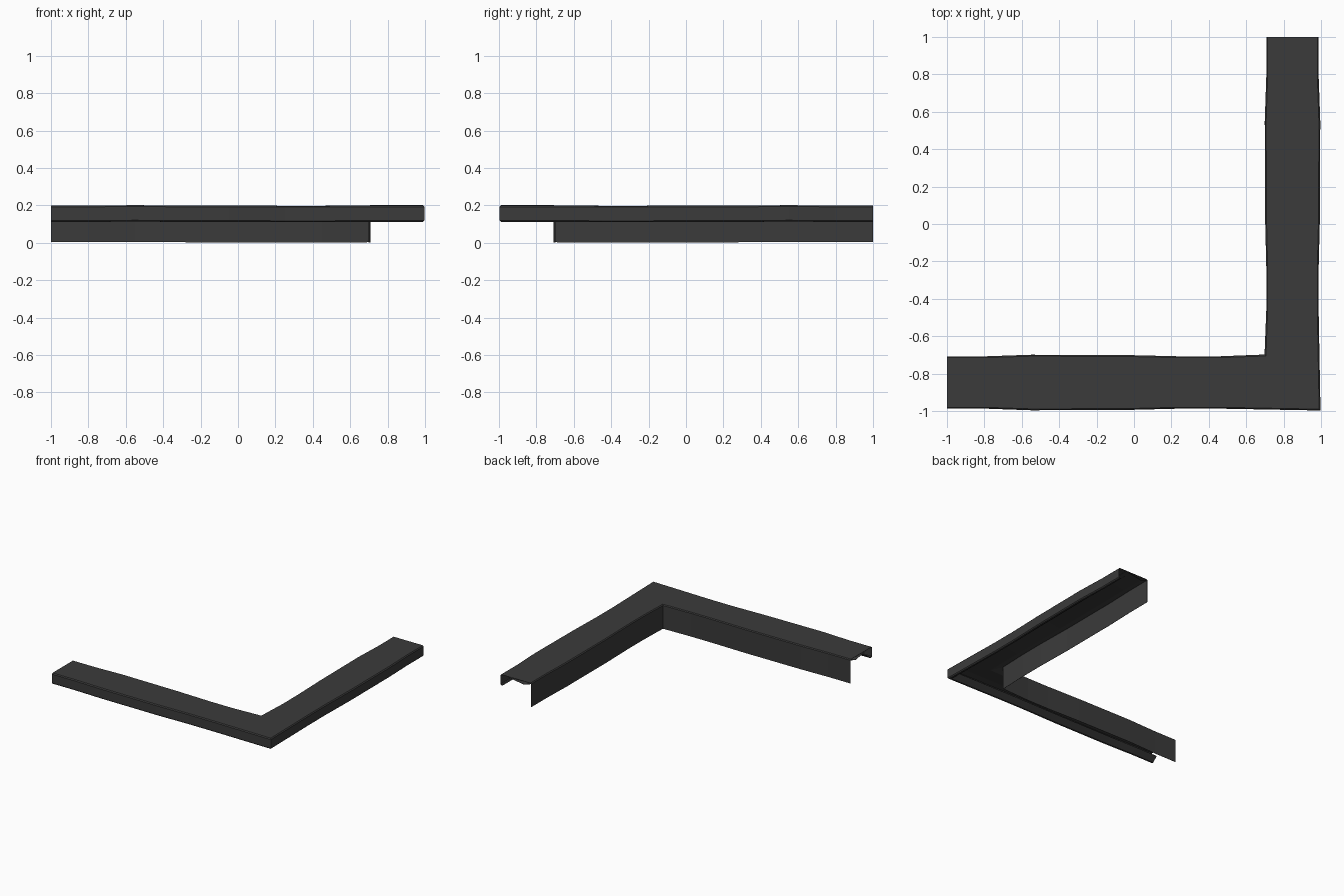
import bpy
import bmesh

old = bpy.data.objects.get("Cube")
if old:
    bpy.data.objects.remove(old, do_unlink=True)

metal = bpy.data.materials.new("dark_grey_metal")
metal.use_nodes = True
color = (0.043, 0.043, 0.043, 1)
metal.diffuse_color = color
bsdf = metal.node_tree.nodes["Principled BSDF"]
bsdf.inputs["Base Color"].default_value = color
bsdf.inputs["Roughness"].default_value = 0.7

MIDDLE = 0.845  # distance of the strip's centre line from the axes

# Position along an arm, width factor, height shift: slightly wavy sheet
STATIONS = [(-1, 0.94, 0), (-0.8, 0.94, 0), (-0.55, 1, 0.001),
            (-0.05, 0.99, -0.001), (0.25, 0.94, -0.002),
            (0.45, 0.94, -0.002)]


def bent_sheet(name, profile):
    """Sweep an open profile along both arms with a mitred corner."""
    bm = bmesh.new()

    def widen(d, k):
        return MIDDLE + (d - MIDDLE) * k

    rows = []
    for t, k, dz in STATIONS:
        rows.append([(t, -widen(d, k), z + dz) for d, z in profile])
    corner = [(widen(d, 1.01), -widen(d, 1.01), z) for d, z in profile]
    second_arm = [[(-y, -x, z) for x, y, z in row] for row in reversed(rows)]
    rows = rows + [corner] + second_arm

    grid = [[bm.verts.new(p) for p in row] for row in rows]
    for a, b in zip(grid, grid[1:]):
        for i in range(len(profile) - 1):
            bm.faces.new((a[i], a[i + 1], b[i + 1], b[i]))
    bmesh.ops.recalc_face_normals(bm, faces=bm.faces)
    mesh = bpy.data.meshes.new(name)
    bm.to_mesh(mesh)
    bm.free()
    mesh.materials.append(metal)
    obj = bpy.data.objects.new(name, mesh)
    bpy.context.collection.objects.link(obj)
    sheet = obj.modifiers.new("sheet_thickness", "SOLIDIFY")
    sheet.thickness = 0.002
    sheet.offset = 0
    return obj


# Deep inner flange, flat top, short outer flange and its sloping inward hem
bent_sheet("edge_trim", [(0.70, 0.003), (0.70, 0.193), (0.707, 0.199),
                         (0.988, 0.199), (0.995, 0.192), (0.995, 0.12),
                         (0.988, 0.113), (0.975, 0.113), (0.93, 0.15)])

# Shallow stiffening fold beneath the top
bent_sheet("under_fold", [(0.703, 0.193), (0.768, 0.172), (0.92, 0.196)])
